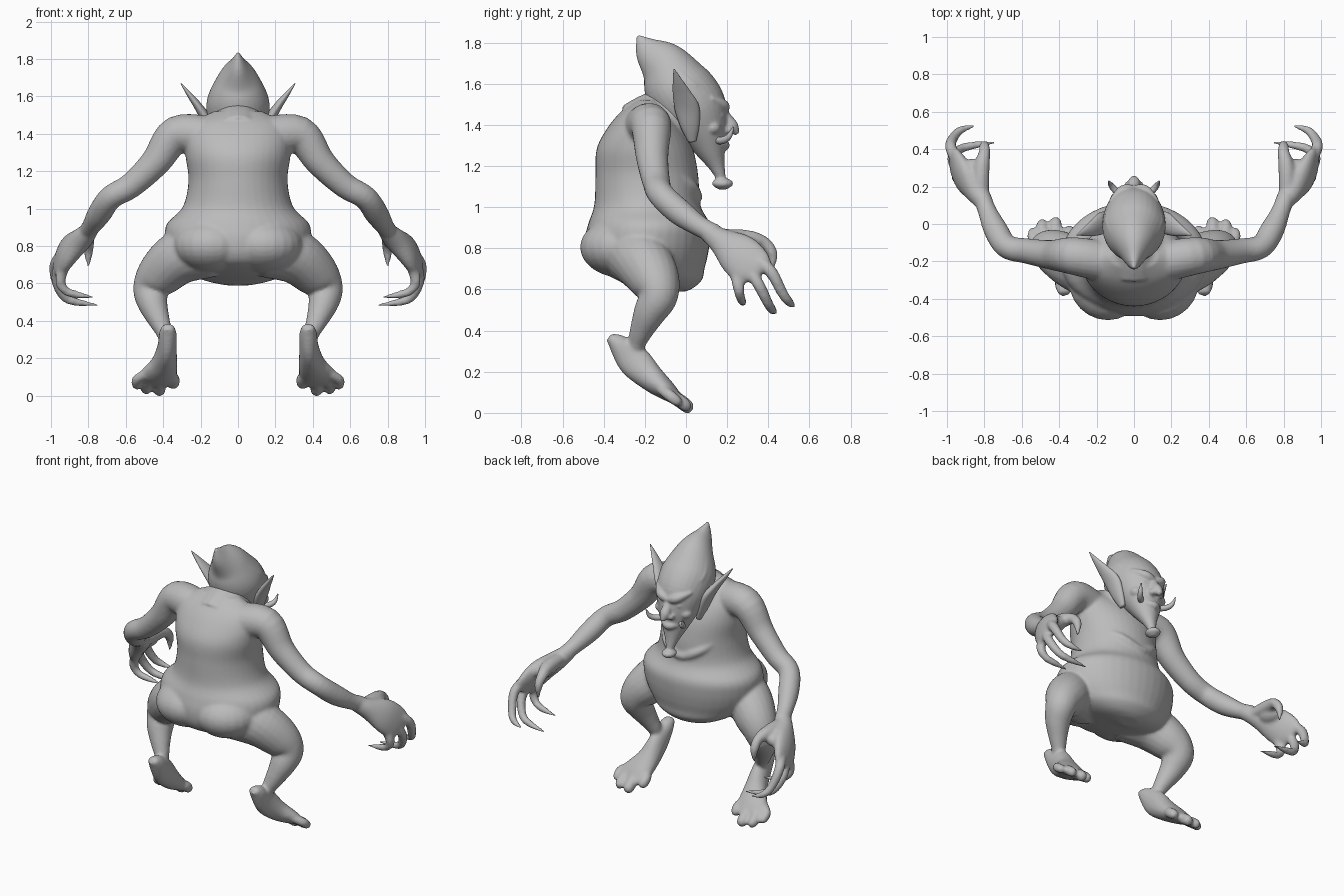
import bpy, bmesh, math
from mathutils import Vector

skin = bpy.data.materials.new("grey skin")
skin.diffuse_color = (0.5, 0.5, 0.5, 1)


def spline(pts, steps):
    """Catmull-Rom through tuples of any length."""
    out = []
    for i in range(len(pts) - 1):
        p0, p1, p2, p3 = (pts[max(0, min(len(pts) - 1, i + k))] for k in (-1, 0, 1, 2))
        for s in range(steps):
            t = s / steps
            out.append(tuple(0.5 * (2 * b + (c - a) * t + (2 * a - 5 * b + 4 * c - d) * t * t
                                    + (3 * b - a - 3 * c + d) * t ** 3)
                             for a, b, c, d in zip(p0, p1, p2, p3)))
    return out + [tuple(pts[-1])]


def loft(bm, stations, ref=(1, 0, 0), side=1, n=20, steps=5, level=False):
    """Closed tube; station = x, y, z, radius along ref, other radius."""
    st = spline([p if len(p) == 5 else p + (p[3],) for p in stations], steps)
    pos = [Vector((p[0] * side, p[1], p[2])) for p in st]
    ref = Vector((ref[0] * side, ref[1], ref[2]))
    rings = []
    for i, p in enumerate(st):
        t = (pos[min(i + 1, len(st) - 1)] - pos[max(i - 1, 0)]).normalized()
        if level:
            t = Vector((0, 0, 1))
        u = (ref - t * ref.dot(t)).normalized()
        v = t.cross(u)
        ru, rv = max(p[3], 0.003), max(p[4], 0.003)
        rings.append([bm.verts.new(pos[i] + u * ru * math.cos(a) + v * rv * math.sin(a))
                      for a in (2 * math.pi * k / n for k in range(n))])
    faces = [bm.faces.new((a[k], a[(k + 1) % n], b[(k + 1) % n], b[k]))
             for a, b in zip(rings, rings[1:]) for k in range(n)]
    faces += [bm.faces.new(rings[0][::-1]), bm.faces.new(rings[-1])]
    bmesh.ops.recalc_face_normals(bm, faces=faces)


def ball(bm, c, r):
    res = bmesh.ops.create_uvsphere(bm, u_segments=24, v_segments=16, radius=1)
    for v in res["verts"]:
        v.co = Vector((v.co.x * r[0] + c[0], v.co.y * r[1] + c[1], v.co.z * r[2] + c[2]))


def finish(bm, name, voxel=0, smooth=0):
    me = bpy.data.meshes.new(name)
    bm.to_mesh(me)
    bm.free()
    me.materials.append(skin)
    for p in me.polygons:
        p.use_smooth = True
    ob = bpy.data.objects.new(name, me)
    bpy.context.collection.objects.link(ob)
    if voxel:
        m = ob.modifiers.new("blend", 'REMESH')
        m.mode, m.voxel_size, m.use_smooth_shade = 'VOXEL', voxel, True
        m = ob.modifiers.new("soften", 'SMOOTH')
        m.factor, m.iterations = 0.5, smooth
    return ob


# torso with hanging belly
bm = bmesh.new()
loft(bm, [(0, -.05, .59, .06, .05), (0, -.06, .61, .16, .1), (0, -.12, .65, .26, .2),
          (0, -.175, .7, .33, .265), (0, -.19, .76, .37, .295), (0, -.188, .84, .39, .305),
          (0, -.18, .92, .38, .295), (0, -.188, 1.01, .295, .258), (0, -.19, 1.15, .265, .25),
          (0, -.2, 1.28, .28, .235), (0, -.2, 1.38, .28, .185), (0, -.2, 1.46, .24, .12),
          (0, -.18, 1.52, .13, .06)], n=40, level=True)
# neck
loft(bm, [(0, -.24, 1.36, .15), (0, -.12, 1.42, .15), (0, 0, 1.44, .12)])
# soft fold under the chest
loft(bm, [(-.21, -.06, 1.17, .01), (-.12, .025, 1.1, .028), (0, .052, 1.05, .028),
          (.12, .025, 1.1, .028), (.21, -.06, 1.17, .01)], ref=(0, 0, 1))

for s in (1, -1):
    # buttock
    ball(bm, (.14 * s, -.3, .805), (.21, .215, .15))
    # shoulder, upper arm and forearm
    loft(bm, [(.16, -.2, 1.385, .11), (.33, -.17, 1.395, .1), (.44, -.165, 1.25, .08),
              (.57, -.145, 1.125, .068), (.68, -.12, 1.06, .064), (.74, -.03, .975, .064),
              (.785, .07, .905, .05), (.81, .14, .87, .048)], ref=(0, 1, 0), side=s)
    # palm and thumb webbing
    loft(bm, [(.79, .1, .885, .045, .045), (.84, .17, .835, .065, .06), (.905, .25, .775, .105, .055),
              (.95, .32, .705, .105, .038), (.965, .345, .665, .075, .022)],
         ref=(0, .75, .66), side=s)
    ball(bm, (.865 * s, .265, .81), (.07, .085, .05))
    # thumb and clawed fingers
    for digit in ([(.82, .17, .85, .045), (.815, .3, .845, .044), (.8, .38, .825, .032),
                   (.8, .42, .77, .026), (.8, .42, .69, .006)],
                  [(.93, .32, .76, .035), (.98, .41, .69, .031), (.96, .47, .58, .026),
                   (.92, .505, .535, .021), (.85, .525, .515, .006)],
                  [(.95, .3, .71, .03), (.97, .355, .62, .029), (.93, .4, .53, .025),
                   (.86, .42, .5, .021), (.745, .435, .485, .006)],
                  [(.93, .24, .69, .03), (.95, .255, .61, .028), (.92, .265, .56, .023),
                   (.86, .275, .54, .02), (.77, .28, .525, .006)]):
        loft(bm, digit, ref=(.3, 1, 0), side=s, n=12)
    # thigh, knee and shin
    loft(bm, [(.16, -.27, .79, .16), (.31, -.215, .74, .145), (.415, -.155, .65, .125),
              (.465, -.135, .57, .097), (.455, -.175, .49, .08), (.425, -.212, .41, .06),
              (.4, -.235, .35, .046), (.39, -.245, .31, .036)], ref=(0, 1, 0), side=s)
    # heel and foot
    loft(bm, [(.375, -.375, .368, .03, .02), (.375, -.33, .335, .046, .05),
              (.38, -.255, .255, .052, .08), (.395, -.17, .17, .072, .066),
              (.425, -.09, .105, .103, .047), (.44, -.045, .07, .105, .028)], side=s)
    # toes
    for x, y, z, r in ((.345, -.02, .06, .03), (.42, .025, .025, .032),
                       (.49, .015, .032, .029), (.54, -.03, .055, .026)):
        loft(bm, [(.42 + (x - .42) * .6, -.12, .115, r), (x, y - .05, z + .03, r * 1.1),
                  (x, y - .012, z, r), (x, y + .005, z - .012, r * .5)], side=s, n=12)
finish(bm, "body", .011, 4)

# head with swept-back crest
bm = bmesh.new()
loft(bm, [(0, -.235, 1.835, .006, .006), (0, -.185, 1.765, .05, .07), (0, -.105, 1.685, .115, .125),
          (0, -.04, 1.58, .165, .165), (0, .035, 1.48, .163, .165), (0, .085, 1.38, .13, .125),
          (0, .12, 1.28, .085, .075), (0, .15, 1.2, .045, .04), (0, .175, 1.13, .02, .02)], n=32)
# crest ridge
loft(bm, [(0, -.19, 1.81, .01), (0, -.09, 1.755, .02), (0, .03, 1.68, .02), (0, .1, 1.62, .006)], n=12)
# nose
loft(bm, [(0, .16, 1.49, .025), (0, .195, 1.43, .03), (0, .225, 1.39, .032), (0, .25, 1.355, .012)])
# lower lip
loft(bm, [(-.085, .13, 1.33, .012), (0, .19, 1.3, .024), (.085, .13, 1.33, .012)], ref=(0, 0, 1))
for s in (1, -1):
    # brow, cheek, nostril and eye
    loft(bm, [(0, .185, 1.475, .022), (.06, .18, 1.495, .028), (.125, .12, 1.53, .012)],
         ref=(0, 0, 1), side=s)
    ball(bm, (.085 * s, .13, 1.385), (.045, .04, .035))
    ball(bm, (.03 * s, .205, 1.375), (.022, .025, .02))
    ball(bm, (.065 * s, .165, 1.445), (.024, .022, .017))
    # crest side strands
    loft(bm, [(.02, -.2, 1.79, .01), (.085, -.09, 1.7, .024), (.135, .02, 1.6, .024),
              (.12, .1, 1.56, .006)], side=s, n=12)
# tied beard tip
ball(bm, (0, .178, 1.115), (.045, .052, .026))
ball(bm, (0, .178, 1.1), (.03, .035, .016))
finish(bm, "head", .008, 3)

for s, tag in ((1, "right"), (-1, "left")):
    # pointed ear, thin across and wide front to back
    bm = bmesh.new()
    loft(bm, [(.115, .03, 1.32, .02, .015), (.14, .02, 1.39, .045, .024), (.172, .005, 1.48, .06, .028),
              (.215, -.02, 1.55, .045, .022), (.26, -.04, 1.61, .025, .014),
              (.305, -.058, 1.67, .003, .003)], ref=(0, 1, 0), side=s)
    finish(bm, tag + "_ear")
    # tusk
    bm = bmesh.new()
    loft(bm, [(.06, .14, 1.325, .018), (.1, .18, 1.325, .018), (.125, .21, 1.345, .014),
              (.135, .23, 1.39, .003)], ref=(0, 1, 0), side=s, n=12)
    finish(bm, tag + "_tusk")
